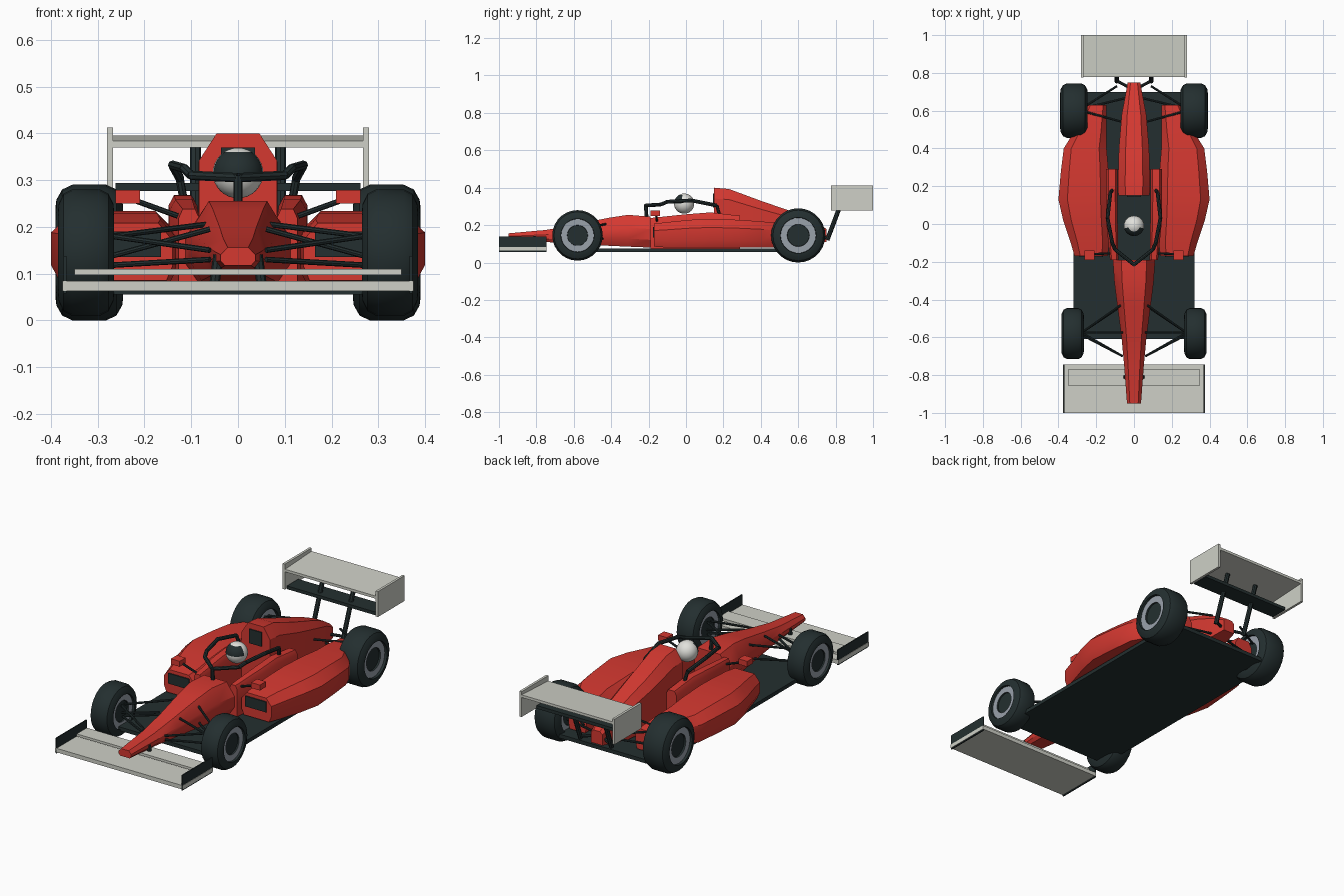
import bpy, bmesh, math
from mathutils import Vector

if "Cube" in bpy.data.objects:
    bpy.data.objects.remove(bpy.data.objects["Cube"])


def material(name, r, g, b):
    m = bpy.data.materials.new(name)
    m.use_nodes = True
    m.diffuse_color = (r, g, b, 1)
    bsdf = m.node_tree.nodes["Principled BSDF"]
    bsdf.inputs["Base Color"].default_value = (r, g, b, 1)
    bsdf.inputs["Roughness"].default_value = 0.6
    return m


RED = material("body red", 0.66, 0.04, 0.03)
DARK = material("dark carbon", 0.017, 0.028, 0.029)
GREY = material("wing pale grey", 0.62, 0.63, 0.57)
RIM = material("rim steel", 0.32, 0.36, 0.41)
WHITE = material("helmet white", 0.75, 0.75, 0.71)


def finish(name, bm, mats, smooth=True):
    bmesh.ops.recalc_face_normals(bm, faces=bm.faces[:])
    mesh = bpy.data.meshes.new(name)
    bm.to_mesh(mesh)
    bm.free()
    for m in mats:
        mesh.materials.append(m)
    ob = bpy.data.objects.new(name, mesh)
    bpy.context.collection.objects.link(ob)
    if smooth:
        bpy.ops.object.select_all(action="DESELECT")
        ob.select_set(True)
        bpy.context.view_layer.objects.active = ob
        bpy.ops.object.shade_smooth_by_angle(angle=math.radians(32))
    return ob


def loft(name, rings, mats, bands=None):
    """Skin closed rings; bands gives a material slot for each strip."""
    bm = bmesh.new()
    vs = [[bm.verts.new(p) for p in ring] for ring in rings]
    n = len(vs[0])
    for k, (a, b) in enumerate(zip(vs, vs[1:])):
        for i in range(n):
            j = (i + 1) % n
            f = bm.faces.new((a[i], a[j], b[j], b[i]))
            f.material_index = bands[k] if bands else 0
    for cap in (vs[0], vs[-1]):
        bm.faces.new(cap).material_index = 1 if bands else 0
    return finish(name, bm, mats)


def section(y, x, hw, z0, z1, top=0.55, shoulder=0.65, low=0.75):
    """Eight-sided body section with a narrowed top and bottom."""
    h = z1 - z0
    half = [(low * hw, z0), (hw, z0 + 0.25 * h), (hw, z0 + shoulder * h), (top * hw, z1)]
    return [(x + a, y, z) for a, z in half] + [(x - a, y, z) for a, z in reversed(half)]


def box(name, x, y, z, mat):
    bm = bmesh.new()
    bmesh.ops.create_cube(bm, size=1)
    for v in bm.verts:
        v.co = [(r[0] + r[1]) / 2 + c * (r[1] - r[0]) for r, c in zip((x, y, z), v.co)]
    return finish(name, bm, [mat], False)


def span(s, a, b):
    return sorted((s * a, s * b))


def rod(name, s, a, b, radius=0.006):
    a, b = Vector((s * a[0], *a[1:])), Vector((s * b[0], *b[1:]))
    bm = bmesh.new()
    bmesh.ops.create_cone(bm, cap_ends=True, segments=8, radius1=radius,
                          radius2=radius, depth=(b - a).length)
    turn = (b - a).to_track_quat("Z", "Y")
    for v in bm.verts:
        v.co = turn @ v.co + (a + b) / 2
    return finish(name, bm, [DARK])


def wheel(name, x, y, radius, hw):
    # half profile from hub to tread: share of width, share of radius
    half = [(0.7, 0.4), (0.82, 0.41), (0.82, 0.65), (1, 0.66), (0.97, 0.78), (0.8, 0.93), (0.5, 1)]
    prof = [(-a, r) for a, r in half] + [(a, r) for a, r in reversed(half)]
    rings = []
    for a, r in prof:
        ang = [math.tau * i / 28 for i in range(28)]
        rings.append([(x + a * hw, y + r * radius * math.cos(t),
                       0.145 + r * radius * math.sin(t)) for t in ang])
    bands = [1, 2] + [0] * 9 + [2, 1]
    loft(name, rings, [DARK, DARK, RIM], bands)


# Floor, nose and engine cover
box("floor", (-0.32, 0.32), (-0.61, 0.70), (0.055, 0.075), DARK)
nose = [(-0.95, 0.037, 0.117, 0.156), (-0.75, 0.052, 0.11, 0.174), (-0.6, 0.066, 0.1, 0.2),
        (-0.42, 0.09, 0.09, 0.238), (-0.31, 0.104, 0.085, 0.255), (-0.19, 0.112, 0.08, 0.245)]
loft("nose", [section(y, 0, w, a, b, 0.6, 0.6) for y, w, a, b in nose], [RED])
cover = [(0.15, 0.083, 0.08, 0.4), (0.23, 0.085, 0.08, 0.393), (0.4, 0.08, 0.08, 0.33),
         (0.58, 0.065, 0.085, 0.268), (0.68, 0.046, 0.1, 0.225), (0.75, 0.033, 0.11, 0.18)]
loft("engine_cover", [section(y, 0, w, a, b, 0.55, 0.82, 1) for y, w, a, b in cover], [RED])
box("air_intake", (-0.036, 0.036), (0.144, 0.152), (0.295, 0.37), DARK)

# Helmet with a painted visor
bm = bmesh.new()
bmesh.ops.create_uvsphere(bm, u_segments=24, v_segments=16, radius=0.054)
for f in bm.faces:
    c = f.calc_center_median()
    f.material_index = int(c.y < -0.008 and 0.004 < c.z < 0.047)
for v in bm.verts:
    v.co += Vector((0, -0.01, 0.315))
finish("helmet", bm, [WHITE, DARK])

# Wings
box("front_wing_main", (-0.375, 0.375), (-1, -0.745), (0.063, 0.084), GREY)
box("front_wing_flap", (-0.35, 0.35), (-0.855, -0.77), (0.097, 0.11), GREY)
box("rear_wing_lower", (-0.262, 0.262), (0.785, 0.88), (0.277, 0.294), DARK)
top_plane = box("rear_wing_main", (-0.27, 0.27), (0.777, 1), (0.37, 0.384), GREY)
for v in top_plane.data.vertices:
    v.co.z += 0.011 * (v.co.y > 0.9)

# Cockpit hoop
hoop_half = [(0, -0.215, 0.305), (0.1, -0.135, 0.31), (0.115, -0.1, 0.325),
             (0.14, 0.03, 0.332), (0.125, 0.165, 0.305)]
for side, s in (("left", 1), ("right", -1)):
    for i, (a, b) in enumerate(zip(hoop_half, hoop_half[1:])):
        rod(f"{side}_hoop_{i + 1}", s, a, b, 0.01)
    rod(f"{side}_hoop_foot", s, hoop_half[-1], (0.115, 0.18, 0.25), 0.009)
rod("hoop_pillar", 1, (0, -0.21, 0.225), (0, -0.215, 0.31), 0.01)

for side, s in (("left", 1), ("right", -1)):
    # Cockpit side and sidepod
    tub = [(-0.19, 0.105, 0.022, 0.238), (0, 0.116, 0.03, 0.258),
           (0.13, 0.118, 0.031, 0.268), (0.29, 0.117, 0.03, 0.25)]
    loft(f"{side}_cockpit_side", [section(y, s * x, w, 0.075, z, 0.6, 0.88, 1)
                                  for y, x, w, z in tub], [RED])
    # inner edge, outer edge and top of the pod along its length
    pod = [(-0.17, 0.14, 0.315, 0.085, 0.208), (-0.1, 0.13, 0.335, 0.08, 0.216),
           (0.02, 0.13, 0.375, 0.08, 0.228), (0.13, 0.13, 0.4, 0.08, 0.234),
           (0.28, 0.135, 0.387, 0.08, 0.228), (0.4, 0.145, 0.372, 0.08, 0.22),
           (0.5, 0.145, 0.31, 0.08, 0.21), (0.63, 0.145, 0.25, 0.08, 0.19)]
    loft(f"{side}_sidepod", [section(y, s * (a + b) / 2, (b - a) / 2, z0, z1, 0.65, 0.7, 0.85)
                             for y, a, b, z0, z1 in pod], [RED])
    box(f"{side}_sidepod_intake", span(s, 0.165, 0.288), (-0.176, -0.168), (0.135, 0.19), DARK)

    # Mirror
    box(f"{side}_mirror", span(s, 0.21, 0.262), (-0.19, -0.14), (0.25, 0.279), RED)
    rod(f"{side}_mirror_stalk", s, (0.12, -0.155, 0.22), (0.225, -0.16, 0.258))

    # Wheels
    wheel(f"{side}_front_wheel", s * 0.325, -0.58, 0.135, 0.06)
    wheel(f"{side}_rear_wheel", s * 0.318, 0.6, 0.145, 0.0725)

    # Suspension arms
    arms = {"front_lower_fore": ((0.06, -0.7, 0.13), (0.27, -0.58, 0.118)),
            "front_lower_aft": ((0.06, -0.43, 0.13), (0.27, -0.57, 0.118)),
            "front_upper_fore": ((0.06, -0.7, 0.15), (0.27, -0.59, 0.18)),
            "front_upper_aft": ((0.07, -0.43, 0.205), (0.27, -0.57, 0.18)),
            "front_push_rod": ((0.06, -0.575, 0.195), (0.28, -0.575, 0.135)),
            "rear_lower_fore": ((0.06, 0.54, 0.12), (0.28, 0.6, 0.118)),
            "rear_lower_aft": ((0.03, 0.67, 0.12), (0.28, 0.61, 0.118)),
            "rear_upper_fore": ((0.06, 0.54, 0.19), (0.28, 0.6, 0.205)),
            "rear_upper_aft": ((0.09, 0.73, 0.18), (0.28, 0.61, 0.2))}
    for name, (a, b) in arms.items():
        rod(f"{side}_{name}_arm", s, a, b)

    # Wing end plates and supports
    box(f"{side}_front_end_plate", span(s, 0.367, 0.373), (-1, -0.745), (0.057, 0.138), DARK)
    box(f"{side}_rear_end_plate", span(s, 0.267, 0.28), (0.775, 1), (0.277, 0.412), GREY)
    rod(f"{side}_front_wing_pylon", s, (0.05, -0.81, 0.08), (0.042, -0.81, 0.14), 0.011)
    rod(f"{side}_rear_wing_strut", s, (0.091, 0.755, 0.12), (0.091, 0.85, 0.372), 0.012)
    rod(f"{side}_strut_mount", s, (0.02, 0.72, 0.14), (0.091, 0.758, 0.13), 0.008)
